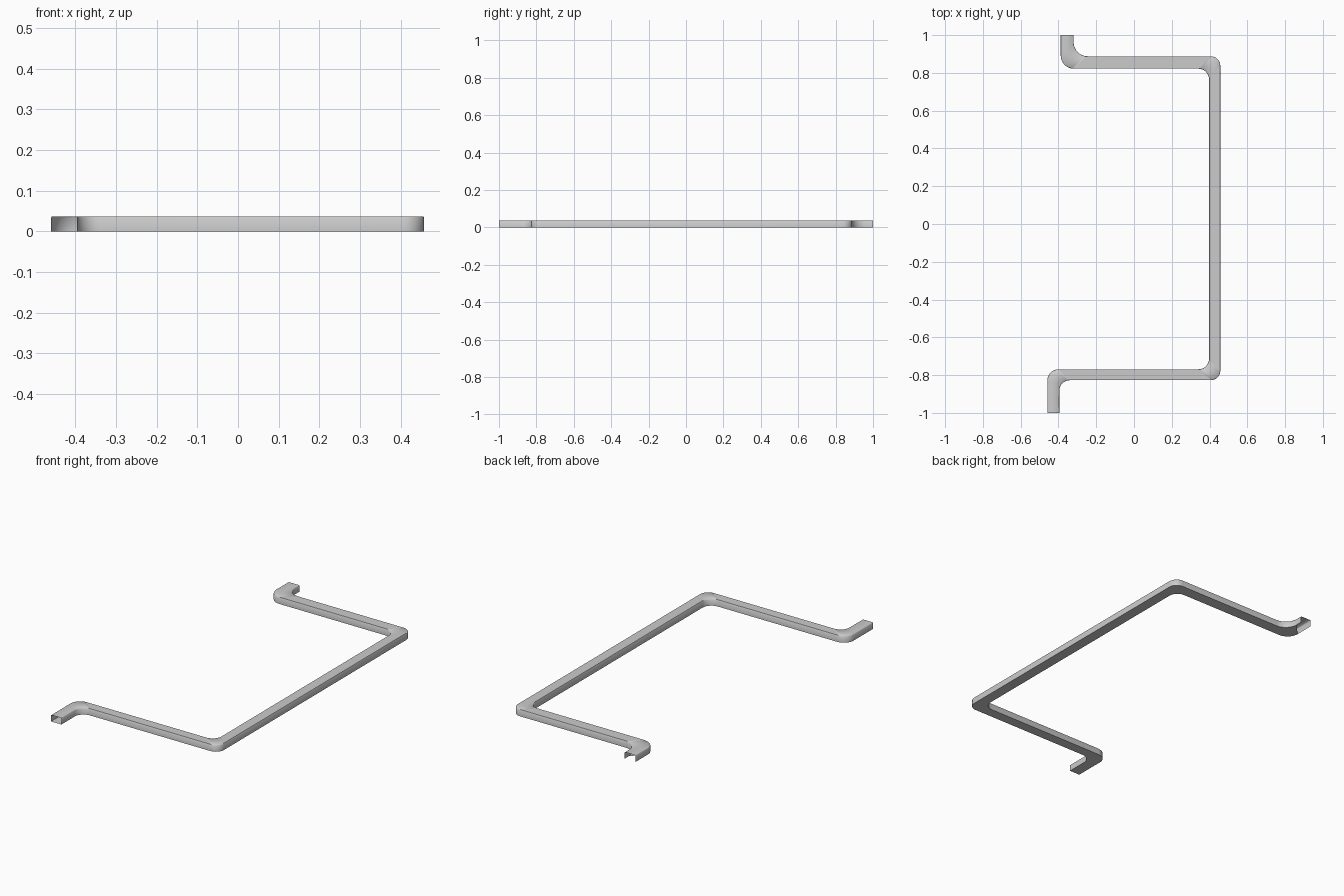
import bpy, bmesh
from math import cos, sin, pi, radians
from mathutils import Vector

if "Cube" in bpy.data.objects:
    bpy.data.objects.remove(bpy.data.objects["Cube"])

H = 0.037      # bar height
B = 0.003      # softened top edge
STEPS = 8

def fillet(corner, d_in, d_out, r):
    """Points of a rounded right-angle corner along the travel direction."""
    c = Vector(corner) + (Vector(d_out) - Vector(d_in)) * r
    pts = []
    for i in range(STEPS + 1):
        a = i / STEPS * pi / 2
        pts.append(c - Vector(d_out) * r * cos(a) + Vector(d_in) * r * sin(a))
    return pts

# Travel from the front end to the back end: left and right outlines
N, E, W = (0, 1), (1, 0), (-1, 0)
turns = [(N, E), (E, N), (N, W), (W, N)]
left_corners = [((-0.459, -0.769), .06), ((0.397, -0.769), .055),
                ((0.397, 0.822), .055), ((-0.388, 0.822), .07)]
right_corners = [((-0.395, -0.827), .055), ((0.457, -0.827), .05),
                 ((0.457, 0.888), .05), ((-0.32, 0.888), .075)]

def outline(start, corners, end):
    pts = [Vector(start)]
    for (c, r), (a, b) in zip(corners, turns):
        pts += fillet(c, a, b, r)
    return pts + [Vector(end)]

left = outline((-0.459, -1), left_corners, (-0.388, 1))
right = outline((-0.395, -1), right_corners, (-0.32, 1))

# Hollow rectangular bar, open at both ends
bm = bmesh.new()
rings = []
for l, r in zip(left, right):
    d = (r - l).normalized() * B
    section = [(l, 0), (l, H - B), (l + d, H), (r - d, H), (r, H - B), (r, 0)]
    rings.append([bm.verts.new((p.x, p.y, z)) for p, z in section])
n = len(rings[0])
for k, (a, b) in enumerate(zip(rings, rings[1:])):
    for i in range(n):
        # the underside is open on the back end stub
        if i == n - 1 and k == len(rings) - 2:
            continue
        j = (i + 1) % n
        bm.faces.new((a[i], b[i], b[j], a[j]))
bmesh.ops.recalc_face_normals(bm, faces=bm.faces)

mesh = bpy.data.meshes.new("bent_bar")
bm.to_mesh(mesh)
bm.free()
bar = bpy.data.objects.new("bent_bar", mesh)
bpy.context.collection.objects.link(bar)
bpy.context.view_layer.objects.active = bar
bar.select_set(True)
bpy.ops.object.shade_smooth_by_angle(angle=radians(50))
